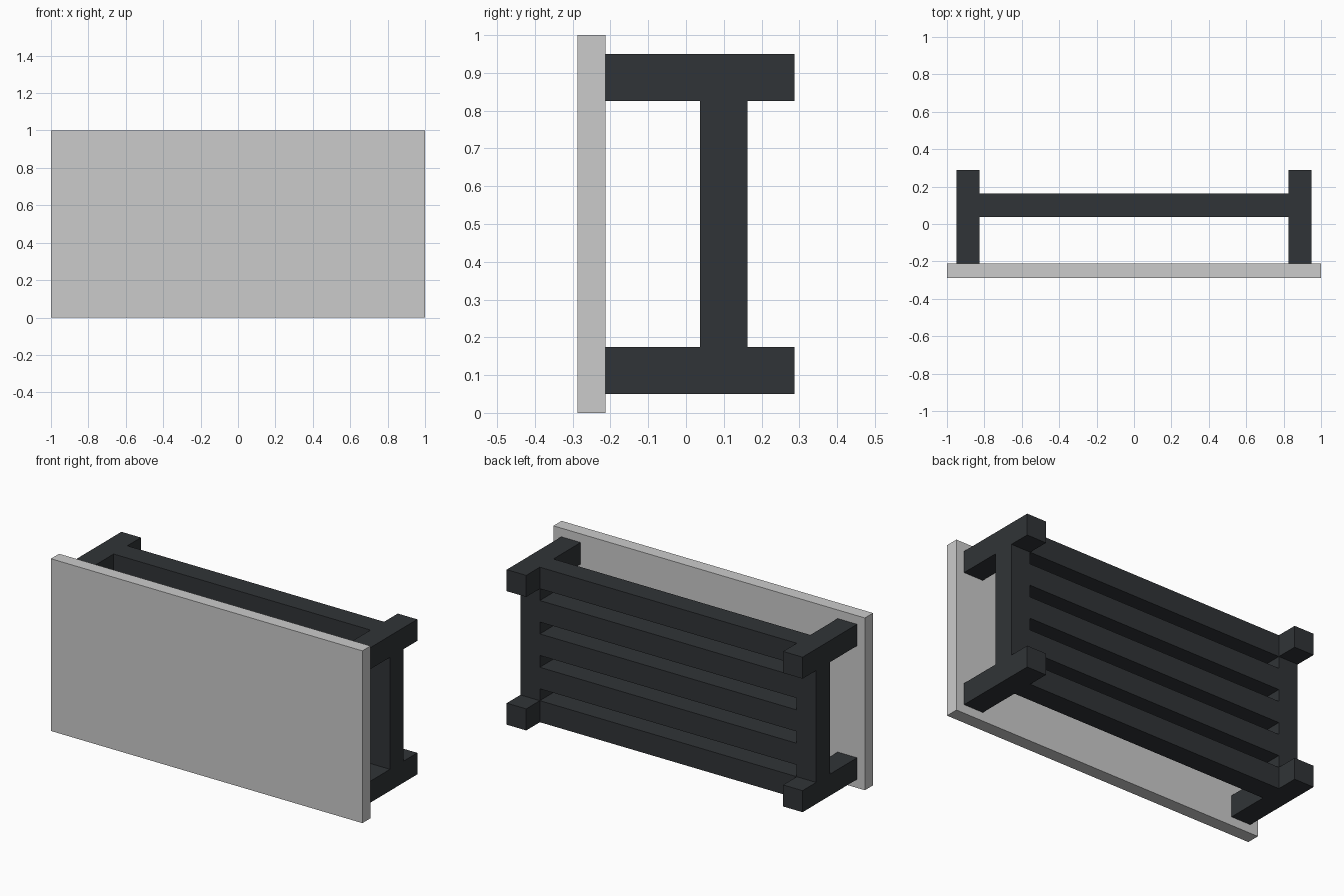
import bpy

if "Cube" in bpy.data.objects:
    bpy.data.objects.remove(bpy.data.objects["Cube"])


def material(name, color):
    m = bpy.data.materials.new(name)
    m.diffuse_color = color
    m.use_nodes = True
    m.node_tree.nodes["Principled BSDF"].inputs["Base Color"].default_value = m.diffuse_color
    return m


dark = material("dark_frame", (0.03, 0.034, 0.038, 1))


def box(name, x, y, z, mat=None):
    """Box from (min, max) ranges on each axis."""
    bpy.ops.mesh.primitive_cube_add(size=1)
    o = bpy.context.object
    o.name = name
    o.location = [(a + b) / 2 for a, b in (x, y, z)]
    o.scale = [b - a for a, b in (x, y, z)]
    bpy.ops.object.transform_apply(location=True, rotation=False, scale=True)
    if mat:
        o.data.materials.append(mat)
    return o


OUT, IN, T = 0.95, 0.825, 0.125
RAIL_Y = (0.0375, 0.1625)

# Table top, standing on its edge
box("table_top", (-1, 1), (-0.2875, -0.2125), (0, 1))

# Four square legs and the two end rails between them
for side, x in (("left", (-OUT, -IN)), ("right", (IN, OUT))):
    for level, z in (("lower", (0.05, 0.175)), ("upper", (0.825, 0.95))):
        box(f"{level}_{side}_leg", x, (-0.2125, 0.2875), z, dark)
    box(f"{side}_end_rail", x, RAIL_Y, (0.175, 0.825), dark)

# Shelf: two outer long rails with three evenly spaced slats between
for i in range(5):
    z = 0.1125 + i * 0.775 / 4
    name = "long_rail" if i in (0, 4) else "shelf_slat"
    box(f"{name}_{i + 1}", (-IN, IN), RAIL_Y, (z - T / 2, z + T / 2), dark)
